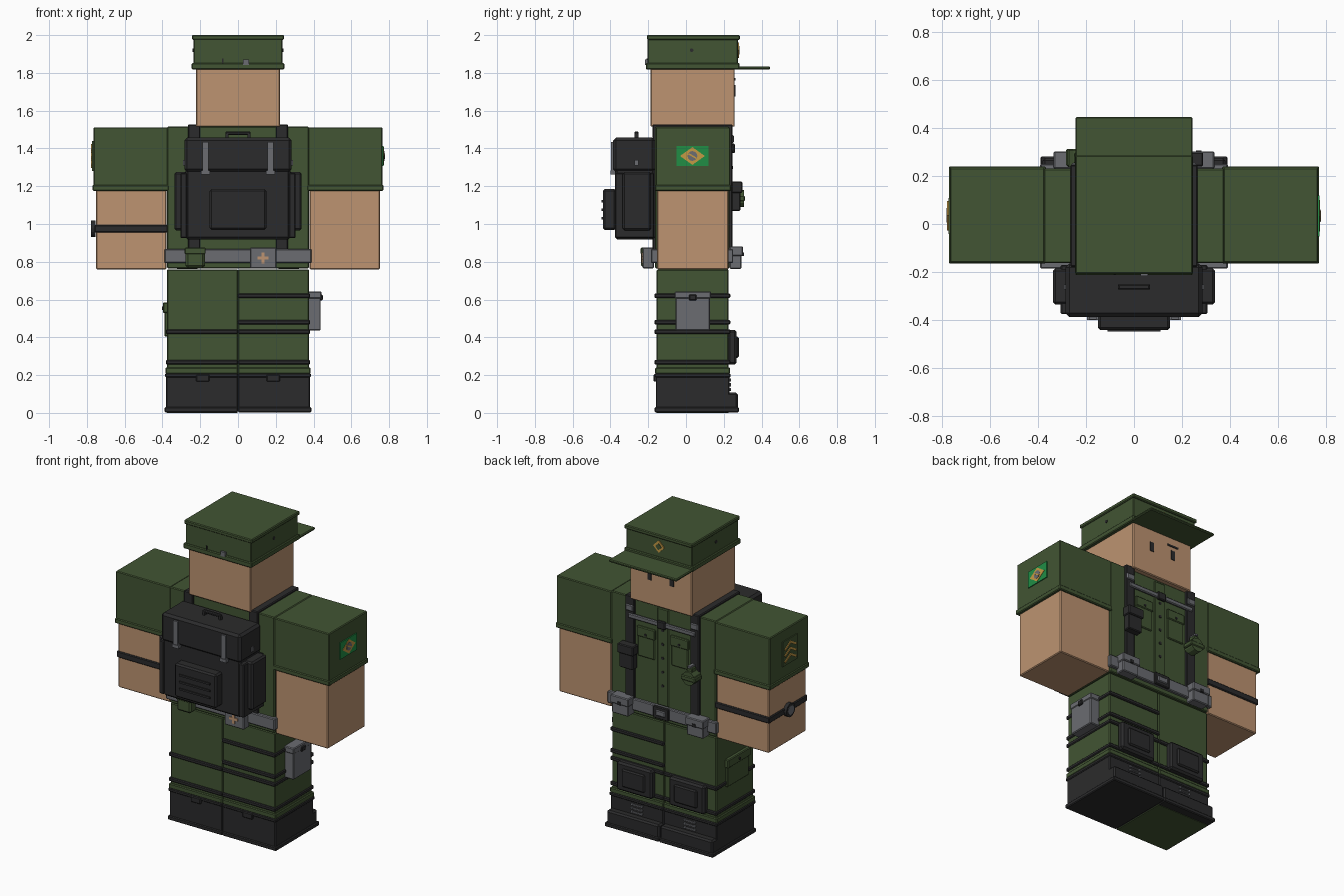
import bpy
from math import radians, pi
from mathutils import Matrix

if "Cube" in bpy.data.objects:
    bpy.data.objects.remove(bpy.data.objects["Cube"], do_unlink=True)


def material(name, red, green, blue):
    mat = bpy.data.materials.new(name)
    mat.use_nodes = True
    color = (red, green, blue, 1)
    mat.diffuse_color = color
    mat.node_tree.nodes["Principled BSDF"].inputs["Base Color"].default_value = color
    return mat


OLIVE = material("olive cloth", .054, .09, .033)
SKIN = material("skin", .51, .295, .165)
BLACK = material("black gear", .024, .024, .025)
GREY = material("grey gear", .145, .15, .165)
GOLD = material("gold", .55, .32, .06)
FLAG_GREEN = material("bright green", .015, .27, .06)


def finish(obj, name, mat, bevel):
    obj.name = name
    obj.data.materials.append(mat)
    if bevel:
        mod = obj.modifiers.new("soft edge", "BEVEL")
        mod.width = bevel
        mod.segments = 1
    return obj


def box(name, mat, x, y, z, bevel=.005, tilt=0, pair=False):
    """Box spanning the given ranges; tilt turns it about x, pair mirrors it in x."""
    if pair:
        box("left_" + name, mat, x, y, z, bevel, tilt)
        return box("right_" + name, mat, (-x[1], -x[0]), y, z, bevel, tilt)
    bpy.ops.mesh.primitive_cube_add(size=1)
    obj = bpy.context.object
    ranges = (x, y, z)
    obj.data.transform(Matrix.Diagonal([b - a for a, b in ranges] + [1]))
    obj.data.transform(Matrix.Rotation(radians(tilt), 4, "X"))
    obj.location = [(a + b) / 2 for a, b in ranges]
    return finish(obj, name, mat, bevel)


def disc(name, mat, center, radius, depth, axis, sides=12, stretch=1):
    """Flat prism facing along an axis; stretch scales it along y."""
    bpy.ops.mesh.primitive_cylinder_add(vertices=sides, radius=radius, depth=depth)
    obj = bpy.context.object
    turn = Matrix.Rotation(pi / 2, 4, "Y" if axis == "X" else "X")
    obj.data.transform(Matrix.Diagonal((1, stretch, 1, 1)) @ turn)
    obj.location = center
    return finish(obj, name, mat, 0)


def mid(size, center=0):
    """Range of a given half size about a center."""
    return (center - size, center + size)


# Body
WRAP = (-.167, .235)
box("torso", OLIVE, mid(.375), (-.163, .23), (.765, 1.515))
box("sleeve", OLIVE, (.372, .765), (-.16, .234), (1.19, 1.512), pair=True)
box("sleeve_cuff", OLIVE, (.366, .77), (-.165, .239), (1.175, 1.207), pair=True)
box("forearm", SKIN, (.378, .752), (-.153, .226), (.76, 1.195), pair=True)
box("trouser_leg", OLIVE, (.001, .375), (-.155, .224), (.18, .76), pair=True)
box("trouser_cuff", OLIVE, (.001, .384), (-.164, .233), (.207, .24), pair=True)

# Head and face
box("head", SKIN, mid(.222), (-.188, .258), (1.515, 1.84))
for side in (-1, 1):
    box("eye", BLACK, mid(.014, side * .08), (.25, .262), (1.675, 1.735), bevel=0)
box("brow_mark", BLACK, mid(.04, -.08), (.25, .262), (1.76, 1.772), bevel=0)

# Cap
box("cap_crown", OLIVE, mid(.236), (-.203, .275), (1.83, 1.99))
box("cap_top", OLIVE, mid(.244), (-.207, .286), (1.975, 2))
box("cap_band", OLIVE, mid(.245), (-.212, .284), (1.818, 1.852))
box("cap_brim", OLIVE, mid(.243), (.25, .445), (1.818, 1.835))
box("cap_back_tab", BLACK, mid(.004, -.08), (-.21, -.2), (1.845, 1.875), bevel=0)
box("cap_back_clip", GREY, mid(.016, .042), (-.216, -.2), (1.842, 1.872), bevel=0)
disc("cap_emblem", GOLD, (0, .275, 1.92), .04, .012, "Y", sides=4)
disc("cap_emblem_center", OLIVE, (0, .278, 1.92), .022, .012, "Y", sides=4)
for side in (-1, 1):
    disc("cap_vent", BLACK, (side * .236, .03, 1.92), .01, .008, "X", sides=8)

# Shirt front
box("shirt_placket", OLIVE, mid(.04), (.22, .238), (.87, 1.5))
for i in range(5):
    disc("shirt_button", BLACK, (0, .239, 1 + i * .09), .009, .008, "Y", sides=8)
box("chest_pocket", OLIVE, (.06, .18), (.22, .238), (1.15, 1.32), pair=True)
box("chest_pocket_flap", OLIVE, (.055, .185), (.22, .244), (1.28, 1.345), pair=True)
for side in (-1, 1):
    disc("pocket_button", BLACK, (side * .12, .245, 1.3), .008, .008, "Y", sides=8)

# Shoulder harness
box("harness_front", BLACK, (.2, .265), (.21, .246), (.85, 1.525), pair=True)
box("harness_back", BLACK, (.2, .265), (-.178, -.15), (.85, 1.525), pair=True)
box("harness_shoulder", BLACK, (.2, .265), (-.178, .246), (1.505, 1.527), pair=True)
box("harness_clip", GREY, (.205, .26), (.24, .253), (1.43, 1.47), pair=True)
box("chest_strap", GREY, mid(.24), (.235, .253), (1.385, 1.415))
box("chest_buckle", BLACK, mid(.03), (.24, .26), (1.375, 1.425))
box("radio_pouch", BLACK, (.18, .28), (.24, .288), (1.07, 1.2))
box("radio_pouch_lid", BLACK, (.173, .287), (.24, .298), (1.165, 1.225))
disc("grenade_body", OLIVE, (-.23, .272, 1.135), .045, .07, "Y", sides=12)
box("grenade_rib", OLIVE, mid(.052, -.23), (.24, .312), (1.12, 1.15))
box("grenade_cap", OLIVE, mid(.02, -.23), (.25, .295), (1.17, 1.2))
box("grenade_lever", GREY, mid(.01, -.23), (.25, .3), (1.2, 1.212), bevel=0)

# Belt and its pouches
box("belt", GREY, mid(.39), (-.185, .25), (.793, .868))
box("belt_buckle", BLACK, mid(.055), (.24, .262), (.79, .87))
box("belt_buckle_plate", GREY, mid(.035), (.25, .267), (.812, .848))
box("belt_pouch", GREY, (.21, .328), (.23, .293), (.763, .86), pair=True)
box("belt_pouch_lid", GREY, (.204, .334), (.23, .302), (.83, .882), pair=True)
box("belt_pouch_snap", BLACK, (.258, .28), (.29, .306), (.83, .85), bevel=0, pair=True)
box("canteen", OLIVE, (-.278, -.175), (-.237, -.17), (.768, .86), bevel=.012)
box("canteen_lid", OLIVE, (-.282, -.171), (-.24, -.17), (.84, .875))
box("medical_pouch", GREY, (.063, .203), (-.23, -.17), (.765, .876))
box("medical_cross_bar", SKIN, mid(.03, .132), (-.236, -.228), mid(.008, .82), bevel=0)
box("medical_cross_post", SKIN, mid(.008, .132), (-.2365, -.228), mid(.03, .82), bevel=0)

# Backpack
box("backpack", BLACK, mid(.277), (-.375, -.165), (.918, 1.44), bevel=.012)
box("backpack_flap", BLACK, mid(.284), (-.386, -.165), (1.275, 1.457), bevel=.015)
box("backpack_pocket", BLACK, mid(.15), (-.44, -.37), (.968, 1.185), bevel=.01)
for i in range(3):
    box("backpack_pocket_rib", BLACK, mid(.11), (-.447, -.43), mid(.006, 1.03 + i * .045), bevel=0)
box("backpack_side_pouch", BLACK, (.27, .337), (-.335, -.185), (.965, 1.275), bevel=.01, pair=True)
box("backpack_side_base", BLACK, (.27, .305), (-.375, -.17), (.925, 1.27), pair=True)
box("backpack_strap", GREY, (.155, .188), (-.396, -.37), (1.275, 1.435), bevel=0, pair=True)
box("backpack_strap_buckle", GREY, (.148, .195), (-.4, -.37), (1.262, 1.283), bevel=0, pair=True)
box("backpack_side_ring", GREY, (.28, .292), mid(.01, -.262), mid(.014, 1.325), bevel=0, pair=True)
box("backpack_handle", BLACK, mid(.066), mid(.011, -.262), (1.472, 1.49))
box("backpack_handle_post", BLACK, (.05, .066), mid(.01, -.262), (1.45, 1.48), bevel=0, pair=True)

# Leg straps and knee pads
for height in (.43, .268):
    box("knee_strap", BLACK, (.001, .382), WRAP, mid(.012, height), pair=True)
for height in (.62, .48):
    box("holster_strap", BLACK, (-.002, .382), WRAP, mid(.012, height))
box("knee_pad", BLACK, (.06, .315), (.22, .268), (.255, .44), bevel=.012, pair=True)
box("knee_pad_panel", BLACK, (.105, .27), (.25, .28), (.29, .405), bevel=.008, pair=True)

# Holster and cargo pocket
box("holster", GREY, (.37, .438), (-.055, .127), (.437, .63))
box("holster_lid", GREY, (.37, .442), (-.06, .132), (.605, .643))
box("holster_clip", BLACK, (.43, .449), mid(.02, .036), (.595, .627))
box("cargo_pocket", OLIVE, (-.39, -.36), (-.09, .13), (.405, .56))
box("cargo_pocket_flap", OLIVE, (-.398, -.36), (-.095, .135), (.53, .585))
disc("cargo_pocket_button", BLACK, (-.399, .02, .555), .009, .008, "X", sides=8)

# Boots
box("boot", BLACK, (.001, .38), (-.16, .23), (.004, .2), pair=True)
box("boot_collar", BLACK, (.001, .386), (-.166, .236), (.188, .21), pair=True)
box("boot_toe", BLACK, (.003, .38), (.2, .274), (.004, .108), bevel=.01, pair=True)
box("boot_sole", BLACK, (.001, .389), (-.166, .28), (.003, .03), pair=True)
box("boot_heel_tab", BLACK, (.15, .222), (-.172, -.15), (.165, .203), pair=True)
for side in (-1, 1):
    for i in range(3):
        for offset in (-.035, .035):
            disc("boot_eyelet", GREY, (side * .19 + offset, .233, .125 + i * .024),
                 .008, .012, "Y", sides=8)
        box("boot_lace", GREY, mid(.03, side * .19), (.22, .236), mid(.003, .125 + i * .024), bevel=0)
box("right_foot_underside", OLIVE, (-.376, -.002), (-.155, .224), (0, .006), bevel=0)

# Left sleeve flag
box("flag_field", FLAG_GREEN, (.76, .771), mid(.085, .034), mid(.054, 1.36), bevel=0)
disc("flag_diamond", GOLD, (.769, .034, 1.36), .047, .008, "X", sides=4, stretch=1.4)
disc("flag_disc", GREY, (.771, .034, 1.36), .026, .008, "X", sides=16)
box("flag_band", GOLD, (.77, .777), mid(.024, .034), mid(.004, 1.36), bevel=0, tilt=-30)

# Right sleeve rank badge
box("rank_plate", OLIVE, (-.772, -.76), mid(.075, .034), mid(.08, 1.36), bevel=0)
for i in range(3):
    for side in (-1, 1):
        box("rank_chevron", GOLD, (-.777, -.768), mid(.035, .034 + side * .028),
            mid(.007, 1.32 + i * .04), bevel=0, tilt=-side * 30)

# Wristwatch
box("watch_band", BLACK, (-.76, -.37), (-.161, .234), (.955, .995))
disc("watch_case", BLACK, (-.766, .036, .975), .044, .022, "X", sides=16)
disc("watch_face", GREY, (-.776, .036, .975), .03, .006, "X", sides=16)
